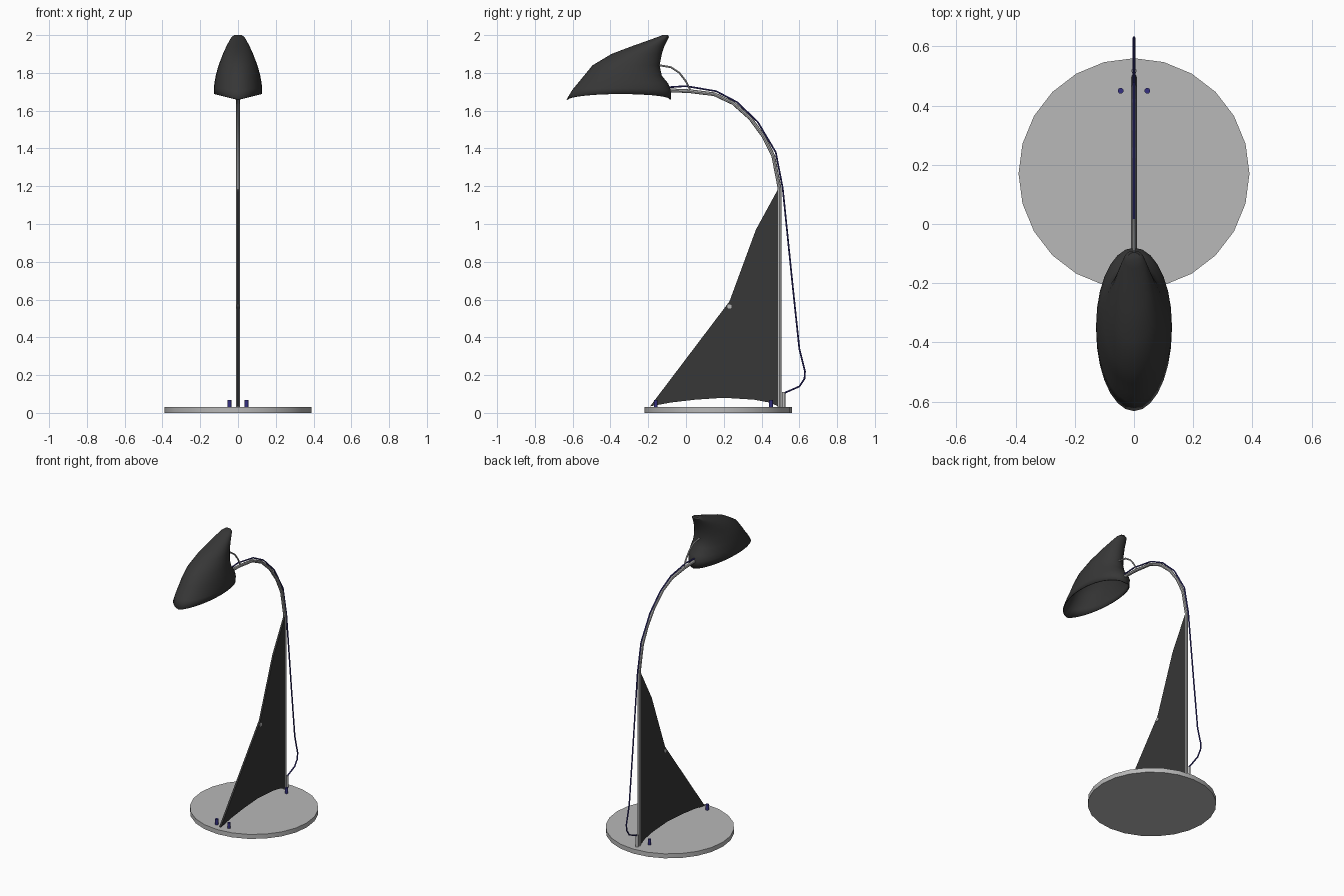
import bpy, bmesh, math

if "Cube" in bpy.data.objects:
    bpy.data.objects.remove(bpy.data.objects["Cube"], do_unlink=True)


def material(name, rgb):
    m = bpy.data.materials.new(name)
    m.use_nodes = True
    m.diffuse_color = (*rgb, 1)
    m.node_tree.nodes["Principled BSDF"].inputs["Base Color"].default_value = (*rgb, 1)
    return m


GREY = material("light grey metal", (0.48, 0.48, 0.48))
DARK = material("charcoal", (0.038, 0.038, 0.038))
BLUE = material("dark blue", (0.035, 0.03, 0.22))


def select(ob):
    bpy.ops.object.select_all(action="DESELECT")
    ob.select_set(True)
    bpy.context.view_layer.objects.active = ob


def finish(ob, name, mat, smooth=True):
    ob.name = name
    ob.data.materials.append(mat)
    if smooth:
        select(ob)
        bpy.ops.object.shade_smooth_by_angle(angle=math.radians(40))
    return ob


def cylinder(name, mat, loc, radius, height, sides=10, turn=0):
    """Upright cylinder standing on loc; turn tips it about the y axis."""
    x, y, z = loc
    bpy.ops.mesh.primitive_cylinder_add(vertices=sides, radius=radius, depth=height,
                                        location=(x, y, z + (0 if turn else height / 2)),
                                        rotation=(0, turn, 0))
    return finish(bpy.context.object, name, mat)


def from_bmesh(bm, name, mat, smooth=True):
    bmesh.ops.recalc_face_normals(bm, faces=bm.faces)
    me = bpy.data.meshes.new(name)
    bm.to_mesh(me)
    bm.free()
    ob = bpy.data.objects.new(name, me)
    bpy.context.collection.objects.link(ob)
    return finish(ob, name, mat, smooth)


def tube(name, mat, path, radius):
    """Round tube through (y, z) points on the centre plane."""
    cu = bpy.data.curves.new(name, "CURVE")
    cu.dimensions = "3D"
    cu.bevel_depth = radius
    cu.bevel_resolution = 2
    cu.use_fill_caps = True
    sp = cu.splines.new("POLY")
    sp.points.add(len(path) - 1)
    for p, (y, z) in zip(sp.points, path):
        p.co = (0, y, z, 1)
    ob = bpy.data.objects.new(name, cu)
    bpy.context.collection.objects.link(ob)
    select(ob)
    bpy.ops.object.convert(target="MESH")
    return finish(bpy.context.object, name, mat)


# Round base
cylinder("base", GREY, (0, 0.17, 0), 0.39, 0.03, sides=24)

# Pins beside the two lower corners of the sail
for y, end in ((-0.16, "front"), (0.45, "back")):
    for x, side in ((0.045, "left"), (-0.045, "right")):
        cylinder(f"{end}_pin_{side}", BLUE, (x, y, 0.03), 0.01, 0.037)

# Flat sail-shaped panel with an arched foot
bm = bmesh.new()
outline = [(-0.19, 0.035), (0.23, 0.59), (0.37, 0.97), (0.49, 1.19), (0.49, 0.035),
           (0.44, 0.055), (0.36, 0.07), (0.2, 0.08), (0.05, 0.07), (-0.08, 0.055)]
face = bm.faces.new([bm.verts.new((-0.006, y, z)) for y, z in outline])
grown = bmesh.ops.extrude_face_region(bm, geom=[face])["geom"]
bmesh.ops.translate(bm, vec=(0.012, 0, 0),
                    verts=[v for v in grown if isinstance(v, bmesh.types.BMVert)])
from_bmesh(bm, "sail_panel", DARK, smooth=False)
cylinder("sail_screw", GREY, (0, 0.23, 0.563), 0.012, 0.018, turn=math.pi / 2)

# Pole bending over into the neck
tube("pole", GREY, [(0.495, 0.03), (0.495, 1.19), (0.462, 1.36), (0.41, 1.465),
                    (0.34, 1.56), (0.25, 1.64), (0.15, 1.687), (0.02, 1.703),
                    (-0.14, 1.71)], 0.01)
cylinder("cable_socket", GREY, (0, 0.517, 0.03), 0.009, 0.08)

# Cable, and the small loop of wire into the shade
tube("cable", BLUE, [(-0.12, 1.722), (0.0, 1.73), (0.16, 1.703), (0.27, 1.645),
                     (0.38, 1.54), (0.475, 1.38), (0.512, 1.19), (0.565, 0.67),
                     (0.6, 0.34), (0.63, 0.22), (0.627, 0.18), (0.6, 0.14),
                     (0.52, 0.105)], 0.0045)
tube("wire_loop", GREY, [(0.025, 1.705), (0.0, 1.755), (-0.035, 1.8), (-0.08, 1.83),
                         (-0.15, 1.842)], 0.005)

# Shade: stacked oval contours (height, front y, back y, half width), open below
contours = [(1.66, -0.632, -0.08, 0.128), (1.71, -0.602, -0.08, 0.128),
            (1.745, -0.573, -0.095, 0.125), (1.785, -0.54, -0.128, 0.118),
            (1.84, -0.495, -0.14, 0.103), (1.9, -0.395, -0.128, 0.08),
            (1.94, -0.29, -0.115, 0.062), (1.97, -0.205, -0.1, 0.046),
            (1.99, -0.15, -0.09, 0.034), (2.0, -0.125, -0.096, 0.02)]
SIDES = 28
bm = bmesh.new()
rings = []
for i, (z, front, back, width) in enumerate(contours):
    mid, half = (front + back) / 2, (back - front) / 2
    ring = []
    for k in range(SIDES):
        a = 2 * math.pi * k / SIDES
        lift = 0.028 * abs(math.sin(a)) if i == 0 else 0.008 * abs(math.sin(a)) if i == 1 else 0
        ring.append(bm.verts.new((width * math.sin(a), mid + half * math.cos(a), z + lift)))
    rings.append(ring)
for low, high in zip(rings, rings[1:]):
    for k in range(SIDES):
        n = (k + 1) % SIDES
        bm.faces.new((low[k], low[n], high[n], high[k]))
bm.faces.new(rings[-1])
shade = from_bmesh(bm, "lamp_shade", DARK)
wall = shade.modifiers.new("wall", "SOLIDIFY")
wall.thickness = 0.006
wall.offset = -1
